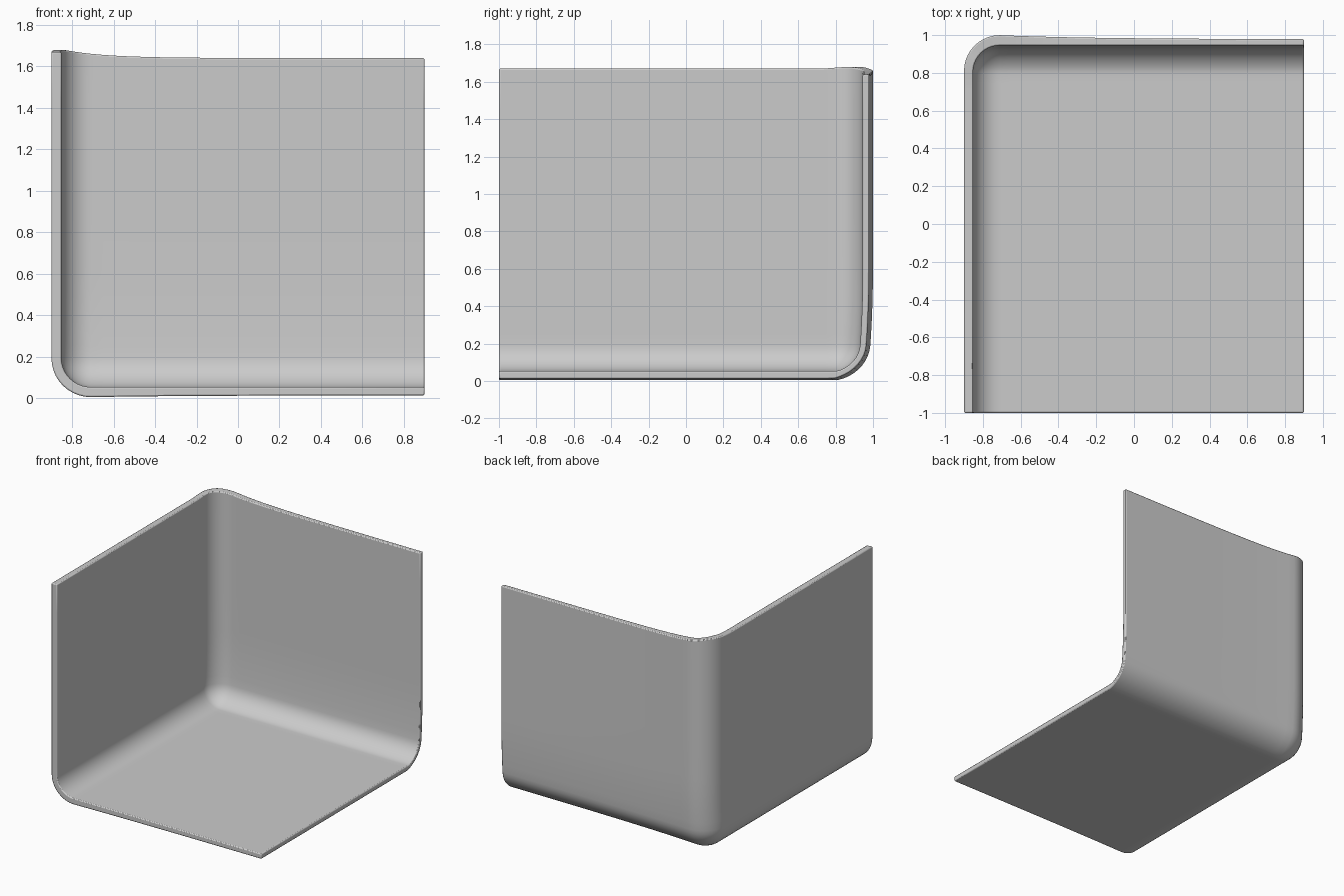
import bpy, bmesh, math
from mathutils import Vector

if "Cube" in bpy.data.objects:
    bpy.data.objects.remove(bpy.data.objects["Cube"])

R, T = 0.19, 0.048          # outer corner radius, wall thickness
X0, X1, Y0, Y1, TOP = -0.9, 0.9, -1.0, 1.0, 1.67


def smooth(a, b, v):
    t = min(1, max(0, (v - a) / (b - a)))
    return t * t * (3 - 2 * t)


def deform(p, outer):
    x, y, z = p
    back = smooth(0.7, 0.9, y)
    # Rim dips away from the vertical corner
    rim = TOP + back * (-0.03 + 0.04 * math.exp(-max(0, x + 0.84) / 0.2))
    new_z = z + (rim - TOP) * smooth(0.3, TOP, z)
    # Back wall leans inwards near the floor
    new_y = y - back * 0.03 * max(0, 1 - z / 0.6) ** 2
    s = 1 - math.exp(-max(0, x + 0.72) / 0.5)
    if outer:
        # Outer faces taper slightly towards the open right side
        new_y -= 0.022 * s * back
        new_z += 0.004 * (1 - smooth(0, 0.25, z)) + 0.009 * s * (1 - smooth(0, 0.25, z))
    else:
        new_y -= 0.007 * back
        new_z += 0.005 * (1 - smooth(0, 0.3, z))
    return Vector((x, new_y, new_z))


# Rounded block, trimmed to the three walls meeting in one corner
bm = bmesh.new()
bmesh.ops.create_cube(bm, size=1)
for v in bm.verts:
    v.co = Vector((X0 if v.co.x < 0 else 2, Y1 if v.co.y > 0 else -2, 0 if v.co.z < 0 else 3))
bmesh.ops.bevel(bm, geom=bm.edges[:], offset=R, offset_type='OFFSET', segments=10,
                profile=0.5, affect='EDGES', clamp_overlap=True)


def cut(co, no, clear=False):
    bmesh.ops.bisect_plane(bm, geom=bm.verts[:] + bm.edges[:] + bm.faces[:],
                           plane_co=co, plane_no=no, clear_outer=clear)


cut((X1, 0, 0), (1, 0, 0), True)
cut((0, Y0, 0), (0, -1, 0), True)
cut((0, 0, TOP), (0, 0, 1), True)

# Extra loops so the gentle curvature reads smoothly
for x in (-0.65, -0.6, -0.52, -0.42, -0.3, -0.1, 0.2, 0.5):
    cut((x, 0, 0), (1, 0, 0))
for z in (0.25, 0.32, 0.4, 0.5, 0.6, 0.9, 1.2, 1.45):
    cut((0, 0, z), (0, 0, 1))
for y in (0.75, 0.7, 0.4, 0, -0.5):
    cut((0, y, 0), (0, 1, 0))

# Inner shell and rim joining it to the outer shell
rim_edges = [e for e in bm.edges if e.is_boundary]
outer_verts, outer_faces = bm.verts[:], bm.faces[:]
inner = {}
for v in outer_verts:
    p = v.co.copy()
    core = Vector((max(p.x, X0 + R), min(p.y, Y1 - R), max(p.z, R)))
    n = (p - core).normalized()
    inner[v] = bm.verts.new(deform(core + n * (R - T), False))
    v.co = deform(core + n * R, True)
for f in outer_faces:
    bm.faces.new([inner[v] for v in reversed(f.verts)])
for e in rim_edges:
    a, b = e.verts
    bm.faces.new((a, b, inner[b], inner[a]))
bmesh.ops.recalc_face_normals(bm, faces=bm.faces[:])

mesh = bpy.data.meshes.new("corner_shell")
bm.to_mesh(mesh)
bm.free()
shell = bpy.data.objects.new("corner_shell", mesh)
bpy.context.collection.objects.link(shell)

# Softened rim edges
bev = shell.modifiers.new("rim_bevel", 'BEVEL')
bev.width, bev.segments = 0.007, 2
bev.limit_method, bev.angle_limit = 'ANGLE', math.radians(50)

bpy.context.view_layer.objects.active = shell
shell.select_set(True)
bpy.ops.object.shade_smooth_by_angle(angle=math.radians(40))
